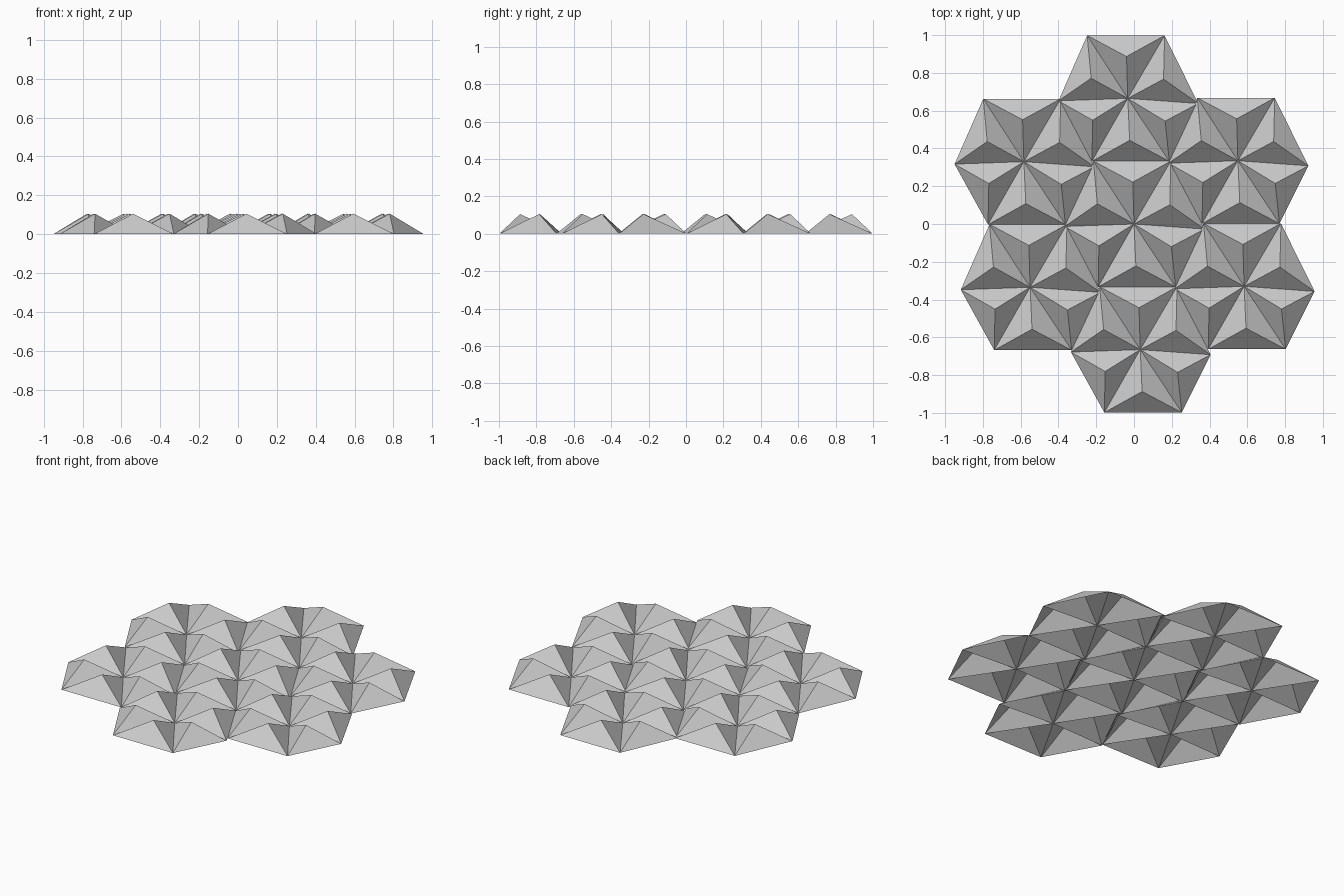
import bpy, bmesh
from mathutils import Vector

if "Cube" in bpy.data.objects:
    bpy.data.objects.remove(bpy.data.objects["Cube"])

PEAK = 0.105
# slightly irregular hexagon outline, counter-clockwise from the right corner
RING = [Vector(p) for p in [(0.373, -0.027), (0.195, 0.333), (-0.215, 0.333),
                            (-0.367, -0.013), (-0.19, -0.333), (0.22, -0.333)]]
# one central tile and six neighbours on a sheared lattice
U, V = Vector((-0.033, 0.665)), Vector((0.583, -0.33))
STEPS = [(0, 0), (1, 0), (-1, 0), (0, 1), (0, -1), (1, 1), (-1, -1)]


def pyramid(bm, a, b, c):
    """Open three-sided pyramid over a flat triangle."""
    apex = (a + b + c) / 3
    base = [bm.verts.new((p.x, p.y, 0)) for p in (a, b, c)]
    top = bm.verts.new((apex.x, apex.y, PEAK))
    for i in range(3):
        bm.faces.new((base[i], base[(i + 1) % 3], top))


# hexagon tile of six pyramids
bm = bmesh.new()
for i in range(6):
    pyramid(bm, Vector((0, 0)), RING[i], RING[(i + 1) % 6])
mesh = bpy.data.meshes.new("faceted_tile")
bm.to_mesh(mesh)
bm.free()

# lay out the seven tiles
for n, (i, j) in enumerate(STEPS):
    tile = bpy.data.objects.new(f"faceted_tile_{n + 1}", mesh)
    p = U * i + V * j
    tile.location = (p.x, p.y, 0)
    bpy.context.collection.objects.link(tile)
